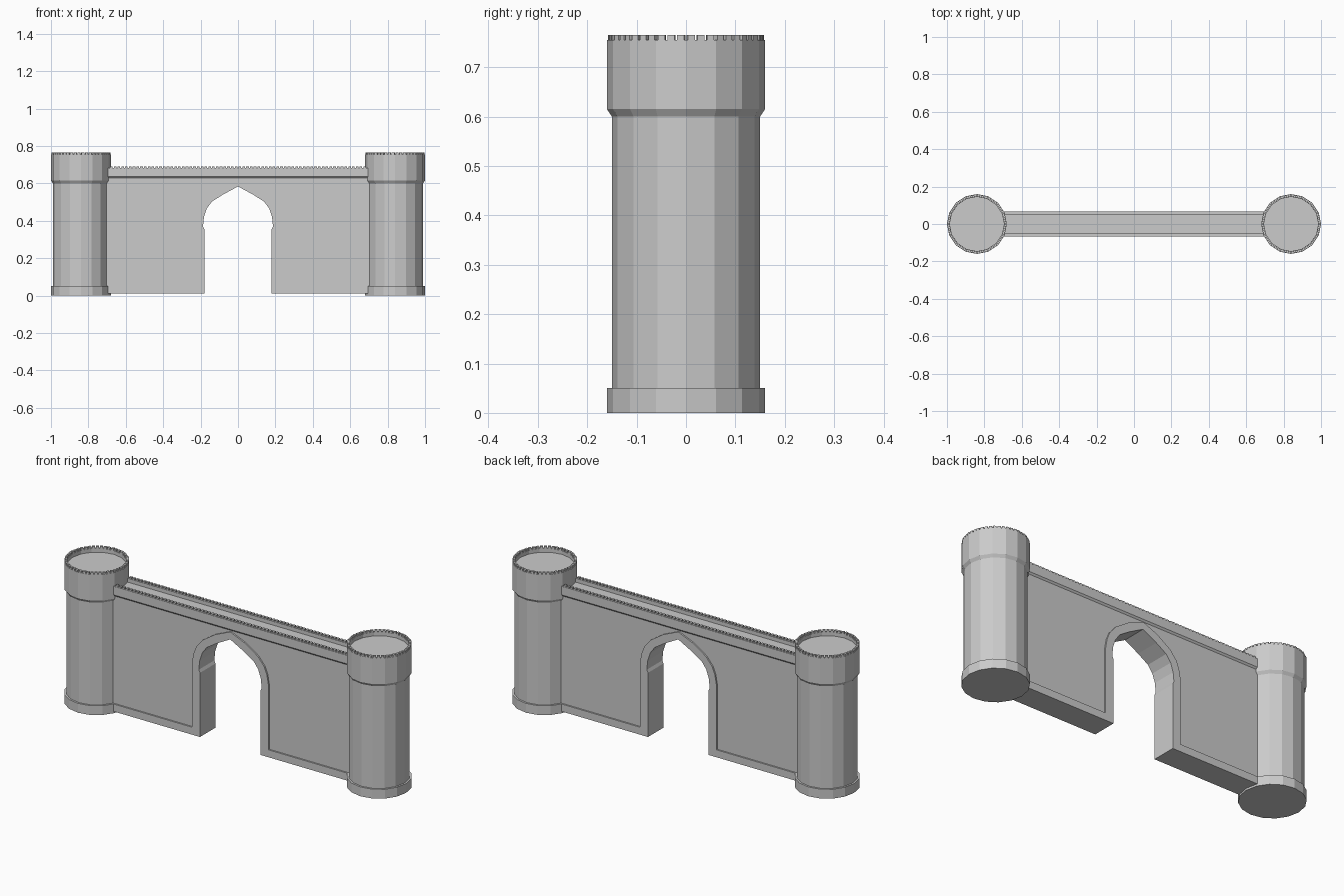
import bpy, bmesh, math
from mathutils import Matrix, Vector

if "Cube" in bpy.data.objects:
    bpy.data.objects.remove(bpy.data.objects["Cube"])

SIDES = 16
TOWER_X = 0.84


def finish(bm, name):
    bmesh.ops.recalc_face_normals(bm, faces=bm.faces)
    me = bpy.data.meshes.new(name)
    bm.to_mesh(me)
    bm.free()
    ob = bpy.data.objects.new(name, me)
    bpy.context.collection.objects.link(ob)
    return ob


def loft(bm, rows, closed=False):
    """Skin rows of vertices with quads."""
    for a, b in zip(rows, rows[1:]):
        n = len(a)
        for i in range(n if closed else n - 1):
            j = (i + 1) % n
            bm.faces.new((a[i], a[j], b[j], b[i]))


def box(bm, centre, size, angle=0.0):
    m = (Matrix.Translation(centre) @ Matrix.Rotation(angle, 4, 'Z')
         @ Matrix.Diagonal((*size, 1)))
    bmesh.ops.create_cube(bm, size=1, matrix=m)


def tower(side, x):
    # round body: plinth, shaft, flared crown and sunken floor
    profile = [(0.16, 0), (0.16, 0.05), (0.15, 0.05), (0.15, 0.60),
               (0.16, 0.615), (0.16, 0.755), (0.145, 0.755), (0.145, 0.735)]
    bm = bmesh.new()
    rows = []
    for r, z in profile:
        rows.append([bm.verts.new((x + r * math.cos(2 * math.pi * k / SIDES),
                                   r * math.sin(2 * math.pi * k / SIDES), z))
                     for k in range(SIDES)])
    loft(bm, rows, closed=True)
    bm.faces.new(rows[0])
    bm.faces.new(rows[-1])
    finish(bm, side + "_tower")

    # small battlements, three along each facet
    bm = bmesh.new()
    apothem = 0.1525 * math.cos(math.pi / SIDES)
    pitch = 2 * 0.1525 * math.sin(math.pi / SIDES) / 3
    for k in range(SIDES):
        a = 2 * math.pi * (k + 0.5) / SIDES
        out = Vector((math.cos(a), math.sin(a), 0))
        along = Vector((-out.y, out.x, 0))
        for t in (-1, 0, 1):
            c = Vector((x, 0, 0.760)) + out * apothem + along * t * pitch
            box(bm, c, (0.013, 0.0145, 0.010), a)
    finish(bm, side + "_tower_battlements")


tower("left", -TOWER_X)
tower("right", TOWER_X)

# gate wall: raised border round the pointed arch, recessed panel behind it
inner = [(0.71, 0.01), (0.18, 0.01), (0.18, 0.355), (0.187, 0.37), (0.182, 0.42),
         (0.167, 0.465), (0.14, 0.502), (0.08, 0.54), (0, 0.583)]
outer = [(0.71, 0.05), (0.228, 0.05), (0.228, 0.37), (0.227, 0.40), (0.218, 0.45),
         (0.202, 0.49), (0.165, 0.535), (0.09, 0.585), (0, 0.623)]
FACE, PANEL = 0.066, 0.058


def row(bm, half, y):
    pts = half + [(-x, z) for x, z in reversed(half[:-1])]
    return [bm.verts.new((x, y, z)) for x, z in pts]


bm = bmesh.new()
rows = [row(bm, p, y) for p, y in ((outer, PANEL), (outer, FACE), (inner, FACE),
                                   (inner, -FACE), (outer, -FACE), (outer, -PANEL))]
loft(bm, rows)
for r, y in ((rows[0], PANEL), (rows[-1], -PANEL)):
    top = [bm.verts.new((x, y, 0.628)) for x in (-0.71, 0, 0.71)]
    apex = len(r) // 2
    bm.faces.new(r[:apex + 1] + [top[1], top[2]])
    bm.faces.new(r[apex:] + [top[0], top[1]])
finish(bm, "gate_wall")

# parapet and walkway along the top of the wall
half = [(-PANEL, 0.628), (-FACE, 0.637), (-FACE, 0.683), (-0.048, 0.683), (-0.048, 0.663)]
section = half + [(-y, z) for y, z in reversed(half)]
bm = bmesh.new()
loft(bm, [[bm.verts.new((x, y, z)) for y, z in section] for x in (-0.70, 0.70)])
finish(bm, "wall_walkway")

# wall battlements on both parapets
bm = bmesh.new()
COUNT = 68
for i in range(COUNT):
    x = (i - (COUNT - 1) / 2) * 1.375 / COUNT
    for y in (-0.057, 0.057):
        box(bm, (x, y, 0.687), (0.014, 0.014, 0.008))
finish(bm, "wall_battlements")
